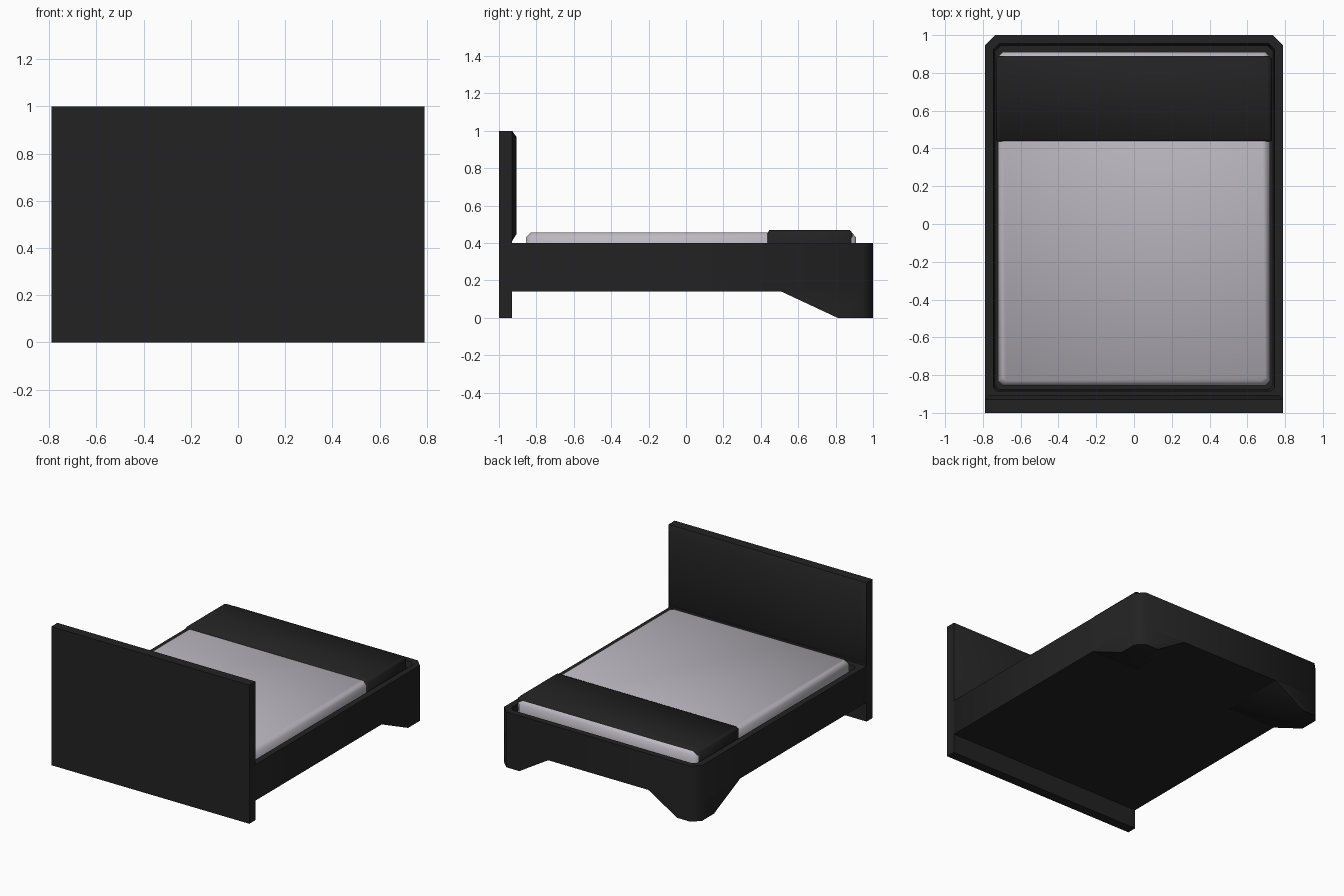
import bpy
import bmesh
from math import radians

cube = bpy.data.objects.get("Cube")
if cube:
    bpy.data.objects.remove(cube, do_unlink=True)


def material(name, rgb):
    m = bpy.data.materials.new(name)
    m.use_nodes = True
    colour = (*rgb, 1)
    m.diffuse_color = colour
    m.node_tree.nodes["Principled BSDF"].inputs["Base Color"].default_value = colour
    return m


BLACK = material("charcoal", (0.016, 0.016, 0.016))
PALE = material("pale grey", (0.5, 0.485, 0.53))


def loft(name, rings, mat):
    """Bridge a stack of matching point rings and cap both ends."""
    bm = bmesh.new()
    loops = [[bm.verts.new(p) for p in ring] for ring in rings]
    for a, b in zip(loops, loops[1:]):
        for i in range(len(a)):
            j = (i + 1) % len(a)
            bm.faces.new((a[i], a[j], b[j], b[i]))
    bm.faces.new(loops[0])
    bm.faces.new(loops[-1])
    bmesh.ops.recalc_face_normals(bm, faces=bm.faces)
    mesh = bpy.data.meshes.new(name)
    bm.to_mesh(mesh)
    bm.free()
    mesh.materials.append(mat)
    obj = bpy.data.objects.new(name, mesh)
    bpy.context.collection.objects.link(obj)
    bpy.ops.object.select_all(action="DESELECT")
    obj.select_set(True)
    bpy.context.view_layer.objects.active = obj
    bpy.ops.object.shade_smooth_by_angle(angle=radians(55))
    return obj


def plan(x, front, back, z, cut_back, cut_front=0.001):
    """Symmetric level outline with cut corners."""
    half = [(x - cut_front, front), (x, front + cut_front),
            (x, back - cut_back), (x - cut_back, back)]
    return [(px, py, z) for px, py in half] + [(-px, py, z) for px, py in reversed(half)]


def upright(x, y, low, high):
    """Rectangle standing across the bed."""
    return [(-x, y, low), (x, y, low), (x, y, high), (-x, y, high)]


# Headboard slab and its raised, chamfered panel
loft("headboard", [upright(0.79, -1, 0, 1), upright(0.79, -0.93, 0, 1)], BLACK)
loft("headboard_panel", [upright(0.79, -0.93, 0.41, 1),
                         upright(0.765, -0.905, 0.45, 0.965)], BLACK)

# Frame with a recessed tray for the mattress
loft("bed_frame", [plan(0.79, -0.93, 1, 0.14, 0.055),
                   plan(0.79, -0.93, 1, 0.40, 0.055),
                   plan(0.745, -0.885, 0.955, 0.40, 0.03, 0.02),
                   plan(0.735, -0.875, 0.945, 0.36, 0.03, 0.02)], BLACK)


# Tapered corner feet, flush with the outer walls
def foot_ring(side, x, y, z):
    pts = [(x, y), (0.79, y), (0.79, 0.945), (0.735, 1), (x, 1)]
    return [(side * px, py, z) for px, py in pts]


for label, side in (("left", 1), ("right", -1)):
    loft(label + "_foot", [foot_ring(side, 0.63, 0.81, 0),
                           foot_ring(side, 0.40, 0.51, 0.14)], BLACK)

# Mattress with chamfered top edge
loft("mattress", [plan(0.72, -0.855, 0.91, 0.36, 0.025, 0.025),
                  plan(0.72, -0.855, 0.91, 0.43, 0.025, 0.025),
                  plan(0.695, -0.83, 0.885, 0.457, 0.02, 0.02)], PALE)

# Folded blanket across the foot end
loft("blanket", [plan(0.73, 0.437, 0.89, 0.362, 0.015, 0.005),
                 plan(0.73, 0.437, 0.89, 0.453, 0.015, 0.005),
                 plan(0.715, 0.445, 0.875, 0.47, 0.012, 0.005)], BLACK)
